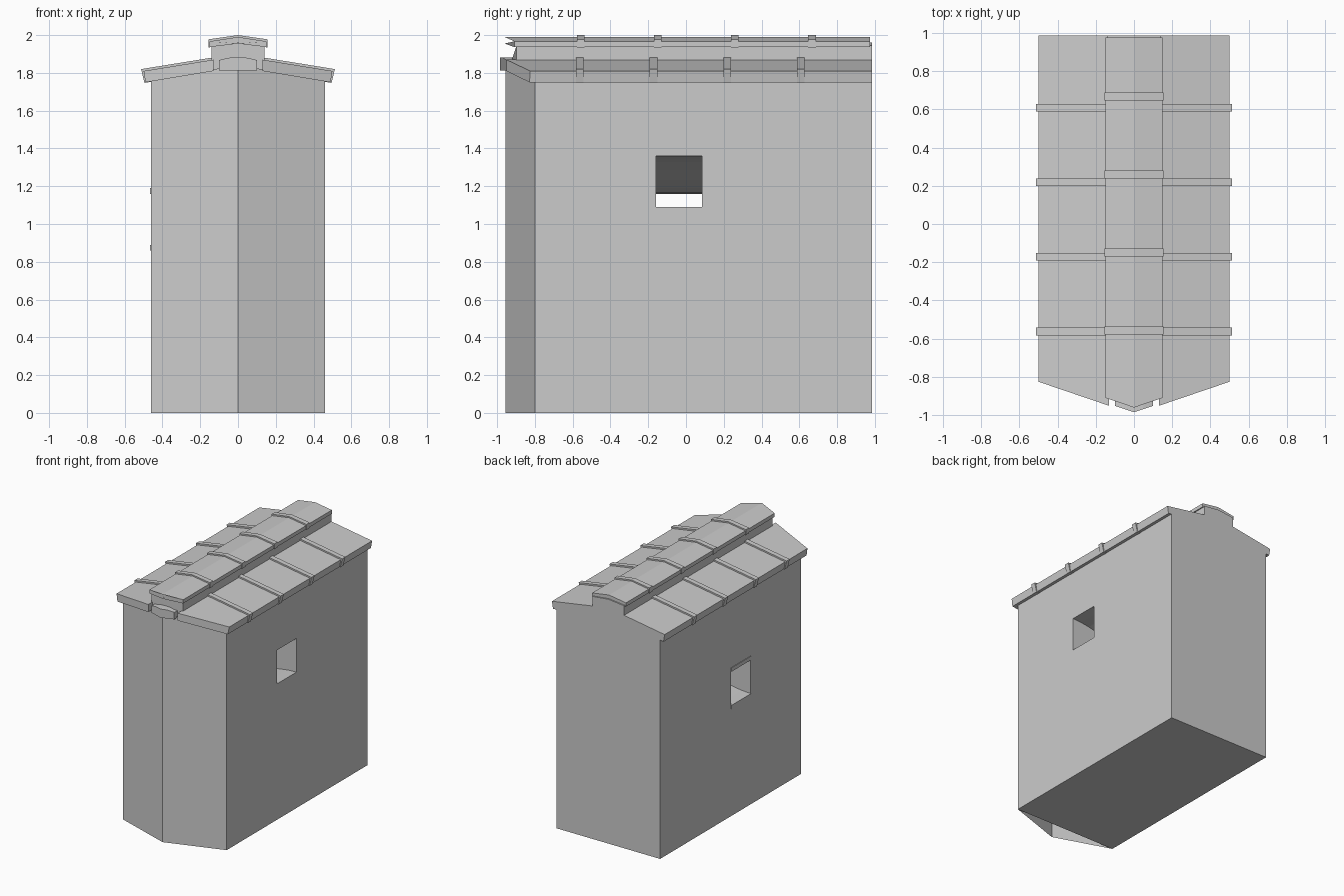
import bpy
import bmesh

cube = bpy.data.objects.get("Cube")
if cube:
    bpy.data.objects.remove(cube, do_unlink=True)

stone = bpy.data.materials.new("grey stone")
stone.use_nodes = True
GREY = (0.6, 0.6, 0.6, 1)
stone.diffuse_color = GREY
stone.node_tree.nodes["Principled BSDF"].inputs["Base Color"].default_value = GREY

BACK = 0.985
SKEW = 0.34  # slant of the pointed front end


def finish(name, bm):
    bmesh.ops.recalc_face_normals(bm, faces=bm.faces)
    mesh = bpy.data.meshes.new(name)
    bm.to_mesh(mesh)
    bm.free()
    mesh.materials.append(stone)
    obj = bpy.data.objects.new(name, mesh)
    bpy.context.collection.objects.link(obj)
    return obj


def prism(name, profile, front, back=BACK, skew=0.0):
    """Extrude an x-z profile along y; the front end may come to a point."""
    bm = bmesh.new()
    a = [bm.verts.new((x, front + skew * abs(x), z)) for x, z in profile]
    b = [bm.verts.new((x, back, z)) for x, z in profile]
    bm.faces.new(a)
    bm.faces.new(b)
    for i in range(len(a)):
        j = (i + 1) % len(a)
        bm.faces.new((a[i], a[j], b[j], b[i]))
    return finish(name, bm)


def mirrored(half):
    """Complete a right half profile that starts and ends on the centre line."""
    return half + [(-x, z) for x, z in reversed(half) if x > 0]


def box(name, x, y, z):
    return prism(name, [(x[0], z[0]), (x[1], z[0]), (x[1], z[1]), (x[0], z[1])], *y)


# Main block with a gabled top
body = prism("body", mirrored([(0, 0), (0.46, 0), (0.46, 1.765), (0, 1.84)]), -0.8)

# Window shaft stepping down from one side to the other
steps = 12
floor = []
for i in range(steps + 1):
    t = i / steps
    floor.append((-0.46 + 0.92 * t, 0.89 + 0.2 * t * t * (3 - 2 * t)))
floor = [(-0.6, 0.89)] + floor + [(0.6, 1.09)]
HIGH = 0.27
shaft = prism("window_cutter", floor + [(x, z + HIGH) for x, z in reversed(floor)],
              -0.16, 0.085)
cut = body.modifiers.new("window", "BOOLEAN")
cut.operation = "DIFFERENCE"
cut.solver = "EXACT"
cut.object = shaft
bpy.context.view_layer.objects.active = body
bpy.ops.object.modifier_apply(modifier=cut.name)
bpy.data.objects.remove(shaft, do_unlink=True)

# Thin lintel and sill beside the lower window
for name, z in (("lintel", 1.16), ("sill", 0.86)):
    box("window_" + name, (-0.465, -0.458), (-0.16, 0.085), (z, z + 0.03))

# Pointed front walls, open underneath
bm = bmesh.new()
plan = [(-0.46, -0.8, 1.765), (0, -0.955, 1.84), (0.46, -0.8, 1.765)]
low = [bm.verts.new((x, y, 0)) for x, y, z in plan]
top = [bm.verts.new(p) for p in plan]
for i in (0, 1):
    bm.faces.new((low[i], low[i + 1], top[i + 1], top[i]))
bm.faces.new(top)
finish("pointed_front", bm)

# Roof slabs with raised battens
for side, s in (("left", 1), ("right", -1)):
    slab = [(0.13, 1.81), (0.49, 1.75), (0.5, 1.81), (0.13, 1.87)]
    prism(side + "_roof_slab", [(s * x, z) for x, z in slab], -0.995, skew=SKEW)
    batten = [(0.13, 1.81), (0.495, 1.747), (0.513, 1.82), (0.13, 1.882)]
    for i in range(4):
        y = -0.562 + 0.39 * i
        prism(f"{side}_roof_batten_{i + 1}", [(s * x, z) for x, z in batten],
              y - 0.02, y + 0.02)

# Ridge block and its cap with raised bands
prism("ridge_block", mirrored([(0, 1.8), (0.14, 1.8), (0.14, 1.945), (0, 1.96)]),
      -0.945, skew=SKEW)
prism("ridge_cap", mirrored([(0, 1.955), (0.15, 1.937), (0.15, 1.967), (0, 1.99)]),
      -0.96, 0.975, SKEW)
for i in range(4):
    y = -0.557 + 0.408 * i
    prism(f"ridge_band_{i + 1}",
          mirrored([(0, 1.955), (0.155, 1.935), (0.155, 1.978), (0, 2.0)]),
          y - 0.02, y + 0.02)

# Small pointed tile under the front of the ridge
prism("front_tile",
      mirrored([(0, 1.812), (0.1, 1.812), (0.1, 1.868), (0.05, 1.88), (0, 1.882)]),
      -0.985, -0.9, SKEW)
